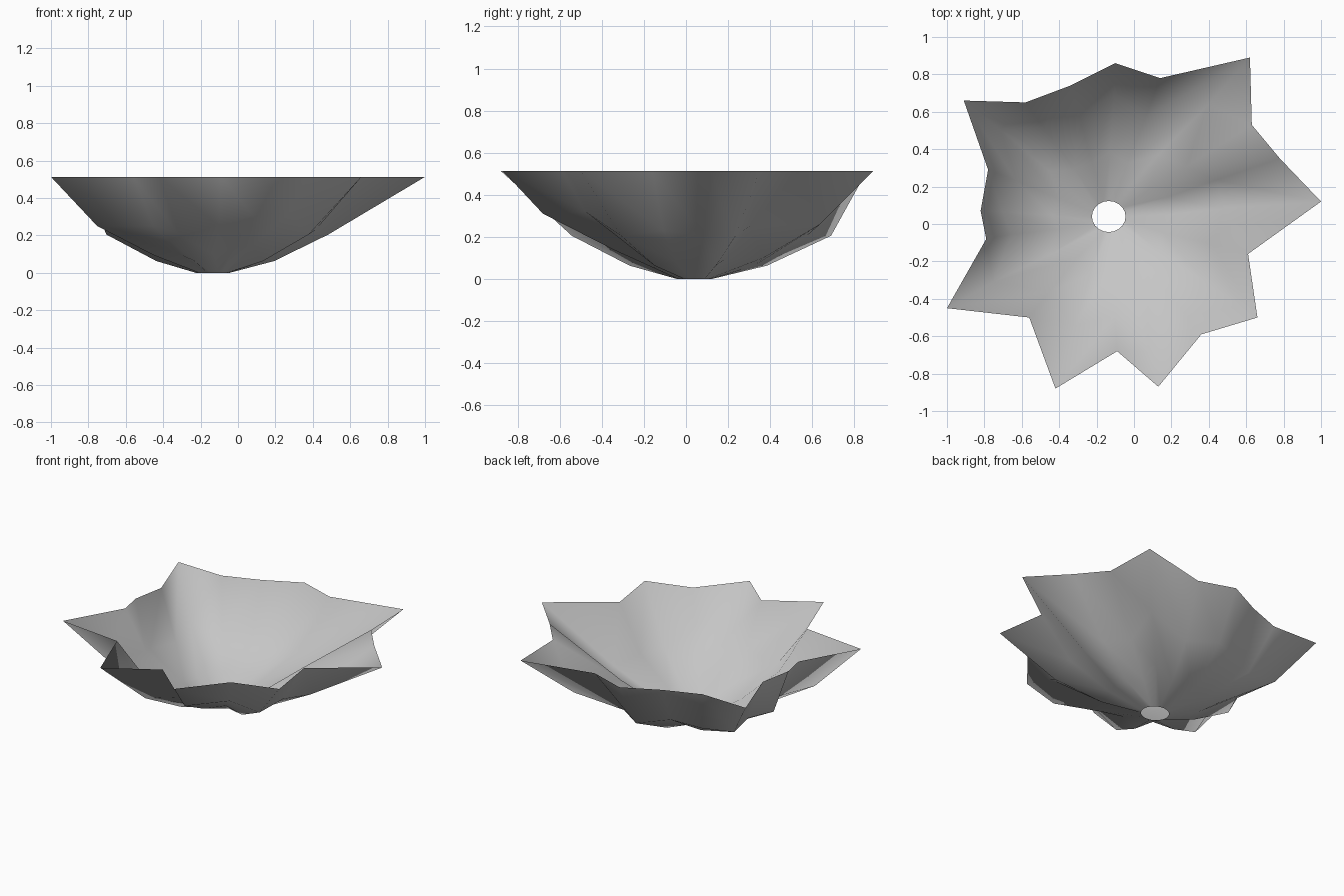
import bpy, bmesh
from math import cos, sin, tau
from mathutils import Vector

cube = bpy.data.objects.get("Cube")
if cube:
    bpy.data.objects.remove(cube, do_unlink=True)

# Plain grey stone
grey = bpy.data.materials.new("grey")
grey.use_nodes = True
grey.diffuse_color = (0.56, 0.56, 0.56, 1)
grey.node_tree.nodes["Principled BSDF"].inputs["Base Color"].default_value = grey.diffuse_color

# Jagged rim outline, counter-clockwise, starting at the left tip
RIM = [(1, .12), (.78, .35), (.63, .53), (.62, .89), (.14, .78),
       (-.1, .86), (-.34, .74), (-.58, .65), (-.91, .66), (-.78, .29),
       (-.82, .07), (-.79, -.08), (-1, -.45), (-.56, -.5), (-.42, -.88),
       (-.09, -.68), (.13, -.87), (.36, -.59), (.66, -.5), (.61, -.16)]
# Radius of the fluted belly along each rib
BELLY = [.62, .61, .49, .8, .57, .65, .57, .59, .74, .53,
         .57, .53, .71, .51, .61, .53, .75, .66, .62, .57]
# Ribs whose belly lies higher than the rest
RAISED = {2: .25, 3: .26, 6: .24, 8: .235, 11: .25, 12: .25,
          13: .25, 15: .25, 16: .31, 17: .32, 19: .23}
BELLY_Z = .205
RIM_Z = .513
HOLE = (.09, .083)
CENTRE = Vector((-.135, .04, 0))


def rib(i):
    """Points of one rib, from the bottom hole up to the rim."""
    angle = tau * i / len(RIM)
    even = Vector((cos(angle), sin(angle), 0))
    rim = Vector((*RIM[i], RIM_Z))
    outward = (rim - CENTRE).to_2d().normalized().to_3d()
    height = RAISED.get(i, BELLY_Z)
    hole = CENTRE + Vector((HOLE[0] * even.x, HOLE[1] * even.y, 0))
    foot = CENTRE + (even + outward).normalized() * BELLY[i] * .53
    foot.z = (height - .115) * .7
    belly = CENTRE + outward * BELLY[i]
    belly.z = height
    return hole, foot, belly, rim


# Open fluted bowl with a hole at the bottom, each panel creased the same way
bm = bmesh.new()
ribs = [[bm.verts.new(p) for p in rib(i)] for i in range(len(RIM))]
for a, b in zip(ribs, ribs[1:] + ribs[:1]):
    for k in range(len(a) - 1):
        for corners in ((a[k], b[k], a[k + 1]), (b[k], b[k + 1], a[k + 1])):
            bm.faces.new(corners).smooth = True

mesh = bpy.data.meshes.new("jagged_bowl")
bm.to_mesh(mesh)
bm.free()
mesh.materials.append(grey)
bowl = bpy.data.objects.new("jagged_bowl", mesh)
bpy.context.collection.objects.link(bowl)
